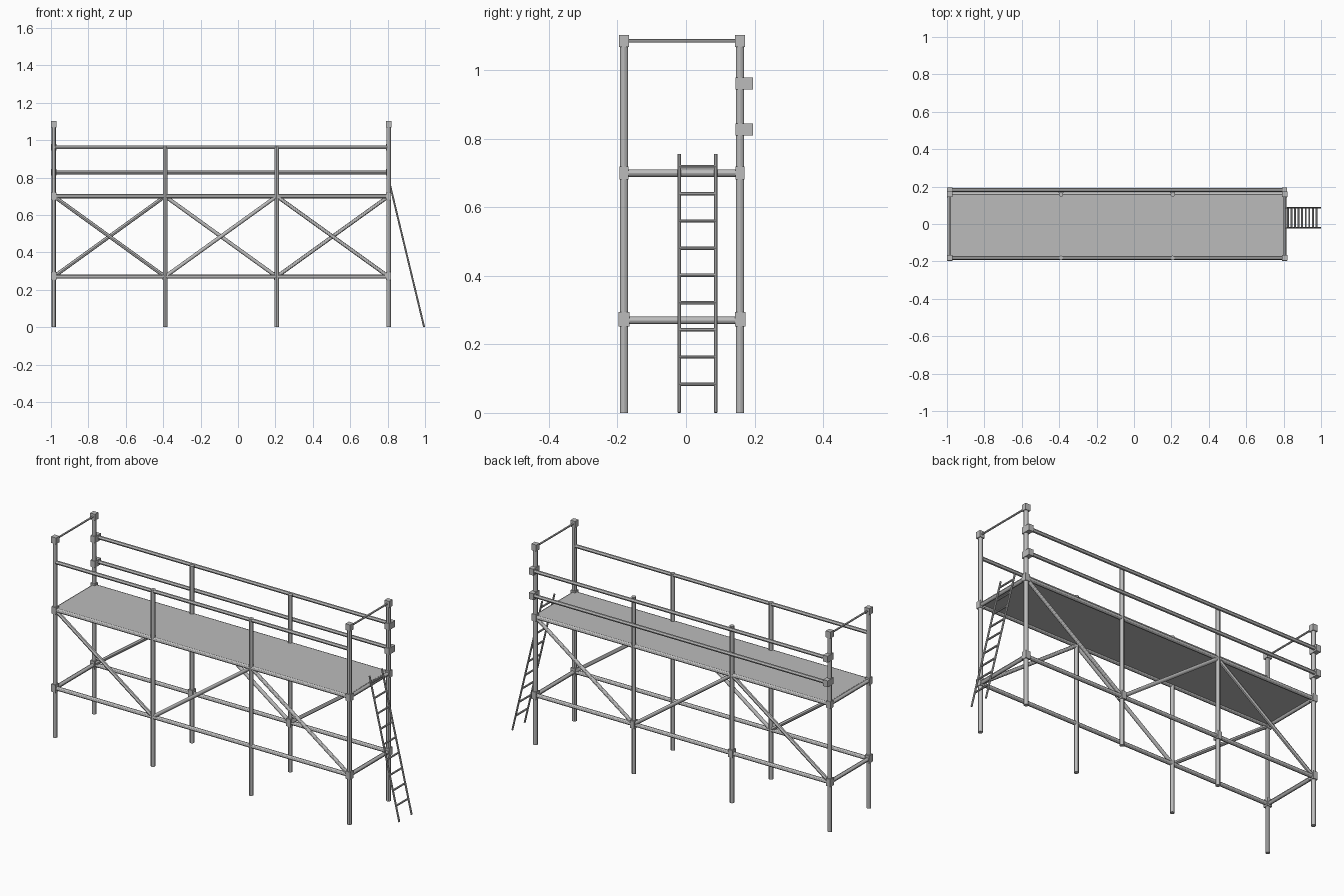
import bpy
from mathutils import Vector

if "Cube" in bpy.data.objects:
    bpy.data.objects.remove(bpy.data.objects["Cube"], do_unlink=True)

steel = bpy.data.materials.new("grey steel")
steel.use_nodes = True
GREY = (0.5, 0.5, 0.5, 1)
steel.diffuse_color = GREY
steel.node_tree.nodes["Principled BSDF"].inputs["Base Color"].default_value = GREY


def finish(name):
    ob = bpy.context.object
    ob.name = name
    ob.data.materials.append(steel)
    return ob


def tube(name, a, b, r=0.011, sides=12):
    a, b = Vector(a), Vector(b)
    d = b - a
    bpy.ops.mesh.primitive_cylinder_add(vertices=sides, radius=r, depth=d.length, location=(a + b) / 2)
    ob = finish(name)
    ob.rotation_euler = d.to_track_quat('Z', 'Y').to_euler()
    bpy.ops.object.shade_smooth_by_angle()


def box(name, center, size):
    bpy.ops.mesh.primitive_cube_add(size=1, location=center)
    finish(name).scale = size


XS = (-0.985, -0.39, 0.207, 0.805)
LEFT, RIGHT = XS[0], XS[-1]
FRONT, BACK = -0.181, 0.158
LOW, DECK, MID, HIGH, TOP = 0.27, 0.70, 0.827, 0.962, 1.086
OUTER = 0.182

# Uprights, longitudinal rails and zigzag braces on both sides
for side, y in (("front", FRONT), ("back", BACK)):
    for i, x in enumerate(XS):
        corner = i in (0, 3)
        tube(f"{side}_post", (x, y, 0), (x, y, 1.09 if corner else HIGH + 0.01), 0.012)
    for z in (LOW, DECK):
        tube(f"{side}_rail", (LEFT, y, z), (RIGHT, y, z))
    for i in range(3):
        falling = (i % 2 == 0) == (side == "front")
        z0, z1 = (DECK, LOW) if falling else (LOW, DECK)
        tube(f"{side}_brace", (XS[i], y, z0), (XS[i + 1], y, z1), 0.010)

# Guard rails
tube("front_guard_rail", (LEFT, FRONT, HIGH), (RIGHT, FRONT, HIGH), 0.010)
for z in (MID, HIGH):
    tube("back_guard_rail", (LEFT, OUTER, z), (RIGHT, OUTER, z), 0.010)

# End frames with clamps
for x in (LEFT, RIGHT):
    for z, r in ((LOW, 0.011), (DECK, 0.011), (TOP, 0.005)):
        tube("end_rail", (x, FRONT, z), (x, BACK, z), r)
    for y in (FRONT, BACK):
        box("top_cap", (x, y, TOP), (0.029, 0.029, 0.035))
        box("deck_clamp", (x, y, DECK), (0.027, 0.027, 0.038))
        box("lower_clamp", (x, y, LOW + 0.003), (0.027, 0.031, 0.042))
    for z in (MID, HIGH):
        box("guard_rail_clamp", (x, 0.170, z), (0.028, 0.052, 0.035))
for x in XS[1:3]:
    box("lower_clamp", (x, BACK, LOW + 0.003), (0.027, 0.031, 0.042))

# Walking deck
box("deck", ((LEFT + RIGHT) / 2, (FRONT + BACK) / 2, DECK + 0.005),
    (RIGHT - LEFT - 0.012, BACK - FRONT - 0.006, 0.01))

# Leaning ladder
foot, head = Vector((0.995, 0, 0.001)), Vector((0.814, 0, 0.755))
Y0, Y1 = -0.020, 0.087
for y in (Y0, Y1):
    off = Vector((0, y, 0))
    tube("ladder_rail", foot + off, head + off, 0.005, 8)
for i in range(9):
    p = foot.lerp(head, (0.083 + 0.0795 * i) / 0.755)
    tube("ladder_rung", (p.x, Y0, p.z), (p.x, Y1, p.z), 0.005, 8)
